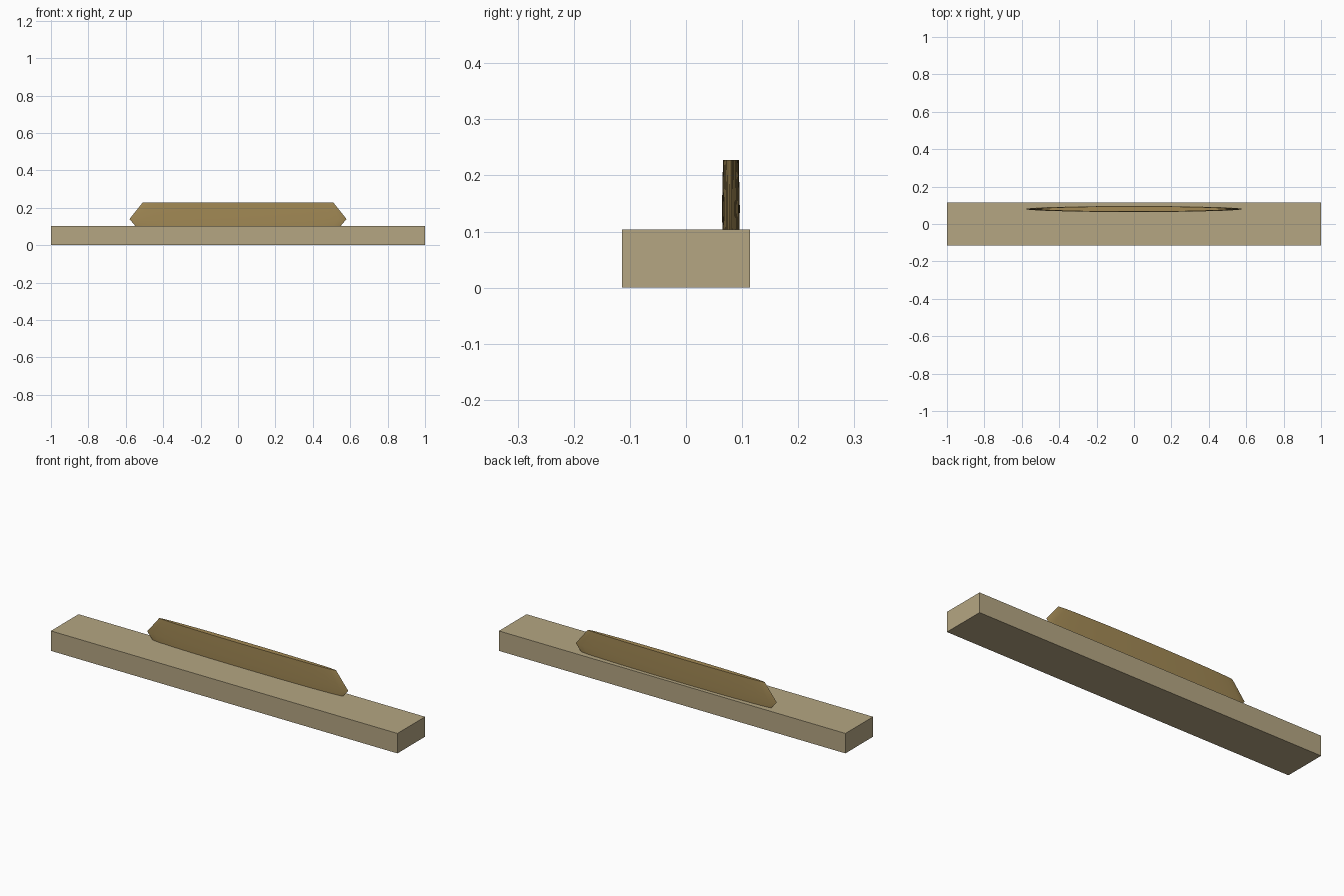
import bpy, bmesh, math

if "Cube" in bpy.data.objects:
    bpy.data.objects.remove(bpy.data.objects["Cube"])


def material(name, rgb):
    m = bpy.data.materials.new(name)
    m.diffuse_color = (*rgb, 1)
    m.use_nodes = True
    m.node_tree.nodes["Principled BSDF"].inputs["Base Color"].default_value = m.diffuse_color
    return m


def finish(name, bm, mat):
    bmesh.ops.recalc_face_normals(bm, faces=bm.faces)
    me = bpy.data.meshes.new(name)
    bm.to_mesh(me)
    bm.free()
    me.materials.append(mat)
    ob = bpy.data.objects.new(name, me)
    bpy.context.collection.objects.link(ob)
    return ob


pale_wood = material("pale wood", (0.46, 0.38, 0.225))
golden_wood = material("golden wood", (0.36, 0.25, 0.09))

# Flat base board
bm = bmesh.new()
bmesh.ops.create_cube(bm, size=1)
for v in bm.verts:
    v.co = (v.co.x * 2, v.co.y * 0.228, (v.co.z + 0.5) * 0.104)
finish("base_board", bm, pale_wood)

# Thin upright fin: stacked flattened ellipses, widest just above the board
SIDES, CENTRE_Y, FLATNESS = 32, 0.08, 0.0275
profile = [(0.55, 0.104), (0.58, 0.14), (0.51, 0.228)]  # half length, height
bm = bmesh.new()
rings = []
for r, z in profile:
    angles = [2 * math.pi * i / SIDES for i in range(SIDES)]
    rings.append([bm.verts.new((r * math.cos(a), CENTRE_Y + r * FLATNESS * math.sin(a), z))
                  for a in angles])
for low, high in zip(rings, rings[1:]):
    for i in range(SIDES):
        j = (i + 1) % SIDES
        bm.faces.new((low[i], low[j], high[j], high[i]))
bm.faces.new(rings[0])
bm.faces.new(rings[-1])
fin = finish("upright_fin", bm, golden_wood)
bpy.context.view_layer.objects.active = fin
fin.select_set(True)
bpy.ops.object.shade_smooth_by_angle(angle=math.radians(30))
